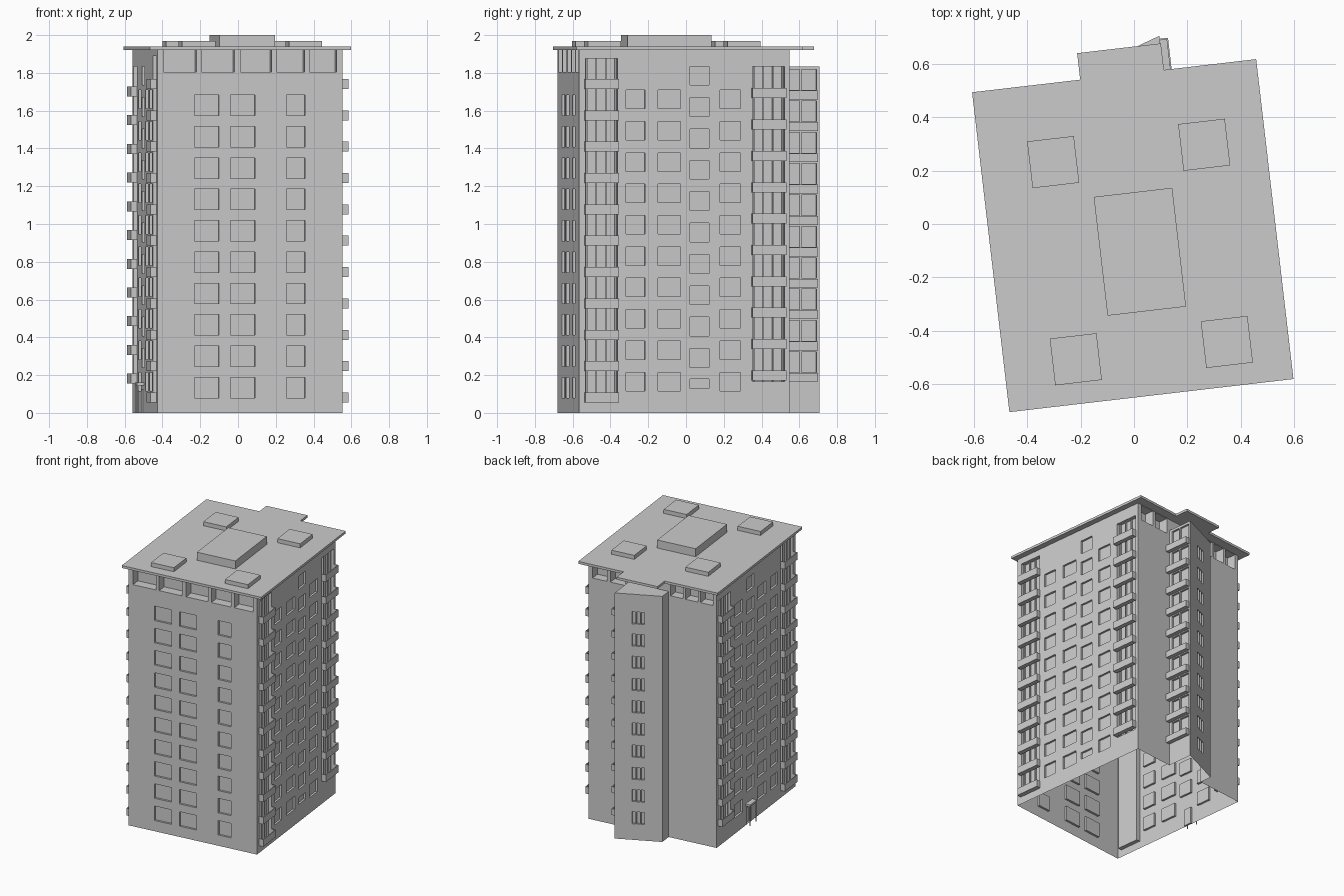
import bpy, bmesh
from math import radians
from mathutils import Matrix, Vector

if "Cube" in bpy.data.objects:
    bpy.data.objects.remove(bpy.data.objects["Cube"])

# Building frame: everything is laid out axis-aligned, then turned on the plot
FRAME = Matrix.Translation((-0.002, -0.066, 0)) @ Matrix.Rotation(radians(6.65), 4, 'Z')
U, V = 0.4937, 0.5605          # half width and half depth of the body
TOP, EAVE = 1.925, 1.805
STEP = 0.166                   # storey height


def finish(name, bm):
    bm.transform(FRAME)
    me = bpy.data.meshes.new(name)
    bm.to_mesh(me)
    bm.free()
    bpy.context.collection.objects.link(bpy.data.objects.new(name, me))


def boxes(name, items):
    """One object out of (x0, x1, y0, y1, z0, z1) boxes."""
    bm = bmesh.new()
    for x0, x1, y0, y1, z0, z1 in items:
        m = Matrix.Translation(((x0 + x1) / 2, (y0 + y1) / 2, (z0 + z1) / 2))
        m = m @ Matrix.Diagonal((abs(x1 - x0), abs(y1 - y0), abs(z1 - z0), 1))
        bmesh.ops.create_cube(bm, size=1, matrix=m)
    finish(name, bm)


def wall(name, p0, p1, z0, z1, openings=()):
    """Flat wall sheet with recessed openings (a0, a1, z0, z1, depth)."""
    p0, p1 = Vector((*p0, 0)), Vector((*p1, 0))
    length = (p1 - p0).length
    d = (p1 - p0) / length
    n = Vector((d.y, -d.x, 0))
    bm = bmesh.new()

    def quad(*pts):
        bm.faces.new([bm.verts.new(p0 + d * a - n * dep + Vector((0, 0, z)))
                      for a, z, dep in pts])

    aa = sorted({0, length, *(round(v, 4) for o in openings for v in o[:2])})
    zz = sorted({z0, z1, *(round(v, 4) for o in openings for v in o[2:4])})
    for a, b in zip(aa, aa[1:]):
        for s, t in zip(zz, zz[1:]):
            ca, cz, dep = (a + b) / 2, (s + t) / 2, 0
            for o in openings:
                if o[0] < ca < o[1] and o[2] < cz < o[3]:
                    dep = o[4]
            quad((a, s, dep), (b, s, dep), (b, t, dep), (a, t, dep))
    for a, b, s, t, dep in openings:      # reveals
        ring = [(a, s), (b, s), (b, t), (a, t)]
        for (q, r), (q2, r2) in zip(ring, ring[1:] + ring[:1]):
            quad((q, r, 0), (q2, r2, 0), (q2, r2, dep), (q, r, dep))
    bmesh.ops.remove_doubles(bm, verts=bm.verts, dist=1e-5)
    finish(name, bm)


def rows(a0, a1, z, h, n, step=STEP, depth=0.015):
    return [(a0, a1, z + k * step, z + k * step + h, depth) for k in range(n)]


def balconies(name, side, u, v0, v1, z, n, step=STEP, out=0.034, h=0.053):
    """Stack of open balconies: floor, front panel, two ends."""
    t, items = 0.006, []
    e = u + side * out
    for k in range(n):
        b = z + k * step
        items += [(u, e, v0, v1, b, b + t), (e - side * t, e, v0, v1, b + t, b + h),
                  (u, e - side * t, v0, v0 + t, b + t, b + h),
                  (u, e - side * t, v1 - t, v1, b + t, b + h)]
    boxes(name, items)


def mullions(name, side, u, v0, v1, z0, z1, depth):
    """Upright window posts at the back of a balcony recess."""
    back = u - side * depth
    w = v1 - v0
    boxes(name, [(back, back + side * 0.012, v0 + w * f - 0.004, v0 + w * f + 0.004, z0, z1)
                 for f in (0.05, 0.35, 0.65, 0.95)])


# Front wall: windows and the row of attic openings
front = [(a + U, b + U, EAVE, 1.92, 0.07) for a, b in
         ((-.461, -.285), (-.259, -.083), (-.051, .115), (.142, .292), (.319, .462))]
for a, b in ((-.295, -.165), (-.104, .027), (.195, .294)):
    front += rows(a + U, b + U, 0.08, 0.108, 10)
wall("front_wall", (-U, -V), (U, -V), 0, TOP, front)

# Right wall: two balcony recesses and four window columns
FB, BB = (-.527, -.356), (.364, .535)
DEP = 0.03
cols = ((-.31, -.21), (-.14, -.02), (.19, .30))
stair = (.03, .132)
right = [(FB[0] + V, FB[1] + V, .055, 1.875, DEP), (BB[0] + V, BB[1] + V, .165, 1.835, DEP)]
for a, b in cols:
    right += rows(a + V, b + V, 0.117, 0.098, 10)
right += rows(stair[0] + V, stair[1] + V, 0.241, 0.1, 10)
right += [(stair[0] + V, stair[1] + V, .13, .18, 0.015)]
wall("right_wall", (U, -V), (U, V), 0, TOP, right)
balconies("right_front_balconies", 1, U, FB[0] - .005, FB[1] + .005, .055, 11)
balconies("right_back_balconies", 1, U, BB[0] - .005, BB[1] + .005, .172, 10)
mullions("right_front_window_posts", 1, U, *FB, .055, 1.875, DEP)
mullions("right_back_window_posts", 1, U, *BB, .165, 1.835, DEP)

# Left wall: same scheme plus the entrance door
left = [(V - FB[1], V - FB[0], .055, 1.89, DEP), (V - BB[1], V - BB[0], .155, 1.835, DEP)]
for a, b in cols:
    left += rows(V - b, V - a, 0.117, 0.098, 10)
left += rows(V - stair[1], V - stair[0], 0.241, 0.1, 10)
left += [(V - .132, V - .07, 0, .125, 0.015)]
wall("left_wall", (-U, V), (-U, -V), 0, TOP, left)
balconies("left_front_balconies", -1, -U, FB[0] - .005, FB[1] + .005, .055, 11)
balconies("left_back_balconies", -1, -U, BB[0] - .005, BB[1] + .005, .155, 11, step=.152)
mullions("left_front_window_posts", -1, -U, *FB, .055, 1.89, DEP)
mullions("left_back_window_posts", -1, -U, *BB, .155, 1.835, DEP)

# Entrance canopy on two thin posts
boxes("entrance_canopy", [(-U - .036, -U, .052, .15, .145, .16)])
boxes("canopy_posts", [(-U - .033, -U - .029, v, v + .004, 0, .145) for v in (.056, .142)])

# Back wall on both sides of the stair tower, with attic openings
TL, TR = -.124, .186           # tower sides
T_TOP = 1.835
wall("back_wall_right", (U, V), (TR, V), 0, TOP,
     [(.032, .145, EAVE, 1.92, .07), (.17, .285, EAVE, 1.92, .07)])
wall("back_wall_left", (TL, V), (-U, V), 0, TOP,
     [(a, a + .095, EAVE, 1.92, .07) for a in (.015, .13, .245)])
wall("back_wall_over_tower", (TR, V), (TL, V), T_TOP, TOP)

# Stair tower with a slanted back face
A, B = (TR, .755), (TL, .651)
slant = []
for k in range(3):
    slant += rows(.12 + k * .031, .142 + k * .031, .12, .09, 10)
side = rows(.025, .09, .215, .108, 10) + rows(.1, .18, .215, .108, 10)
wall("tower_side_right", (TR, V), A, 0, T_TOP, side)
wall("tower_slanted_face", A, B, 0, T_TOP, slant)
wall("tower_side_left", B, (TL, V), 0, T_TOP)
bm = bmesh.new()
bm.faces.new([bm.verts.new((*p, T_TOP)) for p in ((TL, V), (TR, V), A, B)])
finish("tower_cap", bm)
balconies("tower_balconies", 1, TR, V, .744, .165, 10, out=.031, h=.047)

# Roof slab with the projection over the tower
bm = bmesh.new()
outline = [(-.536, -.581), (.536, -.581), (.536, .626), (.188, .626),
           (.188, .726), (-.128, .726), (-.128, .626), (-.536, .626)]
face = bm.faces.new([bm.verts.new((x, y, TOP - .003)) for x, y in outline])
ext = bmesh.ops.extrude_face_region(bm, geom=[face])
bmesh.ops.translate(bm, vec=(0, 0, .018),
                    verts=[g for g in ext["geom"] if isinstance(g, bmesh.types.BMVert)])
bmesh.ops.recalc_face_normals(bm, faces=bm.faces)
finish("roof_slab", bm)

# Roof boxes, given by their plan centres on the grid
inv = FRAME.inverted()


def roof_box(x, y, sx, sy, top):
    c = inv @ Vector((x, y, 0))
    return (c.x - sx / 2, c.x + sx / 2, c.y - sy / 2, c.y + sy / 2, 1.935, top)


boxes("roof_vents", [roof_box(x, y, .176, .176, 1.97) for x, y in
                     ((-.303, .232), (.263, .297), (-.218, -.507), (.348, -.442))])
boxes("roof_machine_room", [roof_box(.022, -.104, .296, .448, 2.0)])
